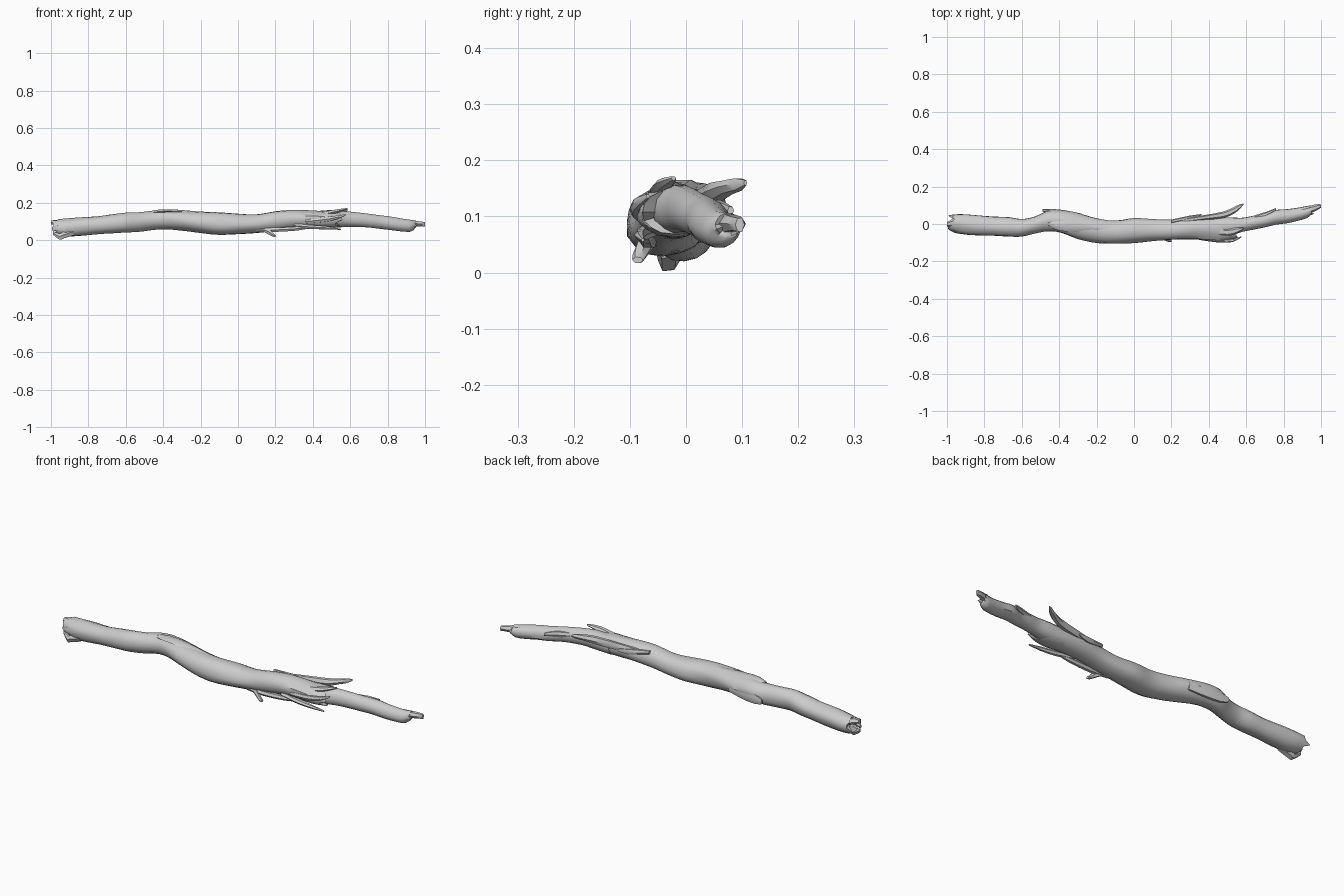
import bpy, bmesh, math, random
from mathutils import Vector, noise

random.seed(4)


def spline(rows, t):
    # Catmull-Rom through the station rows
    i = min(int(t), len(rows) - 2)
    f = t - i
    p = [rows[max(0, min(len(rows) - 1, i + k))] for k in (-1, 0, 1, 2)]
    return [0.5 * (2*b + (c - a)*f + (2*a - 5*b + 4*c - d)*f*f
                   + (3*b - a - 3*c + d)*f**3) for a, b, c, d in zip(*p)]


def loft(name, rows, sides=16, steps=3, rough=0.1, jag=(0, 0), hollow=(0, 0)):
    # each row: x, y min, y max, z min, z max of the section
    bm = bmesh.new()
    n = (len(rows) - 1) * steps
    rings = []
    for s in range(n + 1):
        x, y0, y1, z0, z1 = spline(rows, s / steps)
        ring = []
        for k in range(sides):
            a = 2 * math.pi * k / sides
            c, d = math.cos(a), math.sin(a)
            w = 1 + rough * noise.noise(Vector((x * 5, c * 1.6, d * 1.6 + 7)))
            px = x
            if s == 0:
                px -= random.uniform(-1, 1) * jag[0]
            if s == n:
                px += random.uniform(-1, 1) * jag[1]
            ring.append(bm.verts.new((px, (y0 + y1)/2 + c * w * (y1 - y0)/2,
                                      (z0 + z1)/2 + d * w * (z1 - z0)/2)))
        rings.append(ring)
    for r, q in zip(rings, rings[1:]):
        for k in range(sides):
            j = (k + 1) % sides
            bm.faces.new((r[k], r[j], q[j], q[k]))
    # broken end caps, sunk into the wood
    for ring, dx in ((rings[0], hollow[0]), (rings[-1], -hollow[1])):
        m = sum((v.co for v in ring), Vector()) / sides
        c = bm.verts.new(m + Vector((dx, 0, 0)))
        for k in range(sides):
            bm.faces.new((ring[k], ring[(k + 1) % sides], c))
    bmesh.ops.recalc_face_normals(bm, faces=bm.faces)
    me = bpy.data.meshes.new(name)
    bm.to_mesh(me)
    bm.free()
    ob = bpy.data.objects.new(name, me)
    bpy.context.collection.objects.link(ob)
    bpy.context.view_layer.objects.active = ob
    ob.select_set(True)
    bpy.ops.object.shade_smooth_by_angle(angle=math.radians(40))
    ob.select_set(False)
    return ob


def shard(name, pts, sides=6):
    # pts: x, y, z, half width, half height
    rows = [(x, y - w, y + w, z - h, z + h) for x, y, z, w, h in pts]
    return loft(name, rows, sides, 2, 0.15)


# main trunk
loft("trunk", [
    (-.975, -.035, .05, .03, .11), (-.92, -.055, .052, .022, .115),
    (-.85, -.062, .048, .024, .12), (-.75, -.063, .04, .032, .125),
    (-.67, -.066, .037, .036, .137), (-.6, -.066, .027, .042, .147),
    (-.53, -.05, .04, .047, .15), (-.46, -.038, .07, .055, .158),
    (-.39, -.046, .07, .058, .163), (-.3, -.08, .055, .05, .16),
    (-.2, -.102, .032, .04, .153), (-.1, -.106, .022, .03, .146),
    (0, -.101, .035, .031, .141), (.1, -.09, .03, .038, .14),
    (.2, -.086, .025, .048, .154), (.3, -.082, .034, .058, .159),
    (.4, -.085, .038, .062, .157), (.48, -.09, .036, .063, .152),
    (.535, -.078, .03, .068, .147)],
    jag=(.022, .03), hollow=(.03, .03))

# thinner upper length beyond the break
loft("upper_stem", [
    (.42, -.065, .04, .065, .15), (.52, -.06, .035, .068, .156),
    (.58, -.042, .033, .07, .154), (.64, -.03, .045, .07, .148),
    (.7, -.018, .056, .066, .14), (.76, -.004, .076, .06, .132),
    (.82, .004, .08, .054, .124), (.88, .018, .088, .047, .114),
    (.925, .032, .096, .046, .108), (.95, .052, .1, .066, .106)],
    sides=14, jag=(0, .012), hollow=(0, .01))
shard("stem_tip", [(.88, .06, .085, .025, .025), (.94, .077, .088, .02, .018),
                   (.98, .09, .087, .016, .014), (1, .096, .085, .008, .014)])
shard("stem_bark_chip", [(.64, .03, .12, .015, .014), (.71, .055, .115, .012, .016),
                         (.76, .08, .11, .006, .008)])

# splintered pieces around the break
shard("side_shard", [(.26, .018, .13, .01, .014), (.38, .035, .135, .014, .02),
                     (.48, .05, .143, .018, .019), (.535, .073, .152, .018, .013),
                     (.565, .092, .157, .012, .012), (.585, .106, .16, .003, .005)])
shard("top_splinter", [(.42, -.04, .13, .022, .016), (.5, -.045, .148, .02, .013),
                       (.55, -.035, .16, .016, .009), (.585, -.022, .168, .004, .004)])
shard("front_splinter", [(.36, -.075, .1, .012, .012), (.46, -.088, .11, .012, .014),
                         (.53, -.088, .122, .008, .011), (.575, -.068, .136, .003, .004)])
shard("low_splinter", [(.3, -.06, .078, .018, .014), (.4, -.076, .07, .014, .012),
                       (.48, -.082, .066, .01, .009), (.55, -.077, .058, .003, .003)])
shard("bark_strip", [(.1, -.06, .056, .014, .012), (.2, -.068, .055, .016, .013),
                     (.32, -.07, .062, .013, .012), (.42, -.074, .075, .003, .004)])
shard("back_bark_flake", [(.2, .014, .14, .01, .01), (.3, .035, .125, .01, .016),
                          (.36, .05, .125, .003, .006)])

# snapped twig stub and bark knot
shard("twig_stub", [(.13, -.06, .06, .012, .014), (.165, -.075, .045, .014, .018),
                    (.185, -.083, .03, .013, .013), (.2, -.086, .022, .01, .006)])
shard("bark_knot", [(-.28, .045, .1, .01, .024), (-.38, .058, .095, .016, .03),
                    (-.45, .066, .092, .014, .026), (-.49, .075, .09, .006, .012)])
shard("top_knot", [(-.46, .0, .148, .012, .012), (-.4, -.005, .155, .03, .012),
                   (-.3, -.012, .152, .03, .011), (-.1, -.03, .135, .01, .008)])

# torn fibres on the butt end
shard("butt_spur_low", [(-.88, -.03, .045, .024, .02), (-.935, -.03, .028, .022, .02),
                        (-.955, -.03, .02, .017, .018), (-.99, -.02, .04, .006, .01)])
shard("butt_spur_high", [(-.9, .0, .085, .03, .024), (-.96, .005, .09, .026, .018),
                         (-.985, .0, .095, .018, .014), (-1, -.002, .095, .012, .01)])
shard("butt_spur_front", [(-.9, -.045, .07, .012, .022), (-.96, -.035, .065, .012, .016),
                          (-.995, -.018, .062, .008, .01)])
